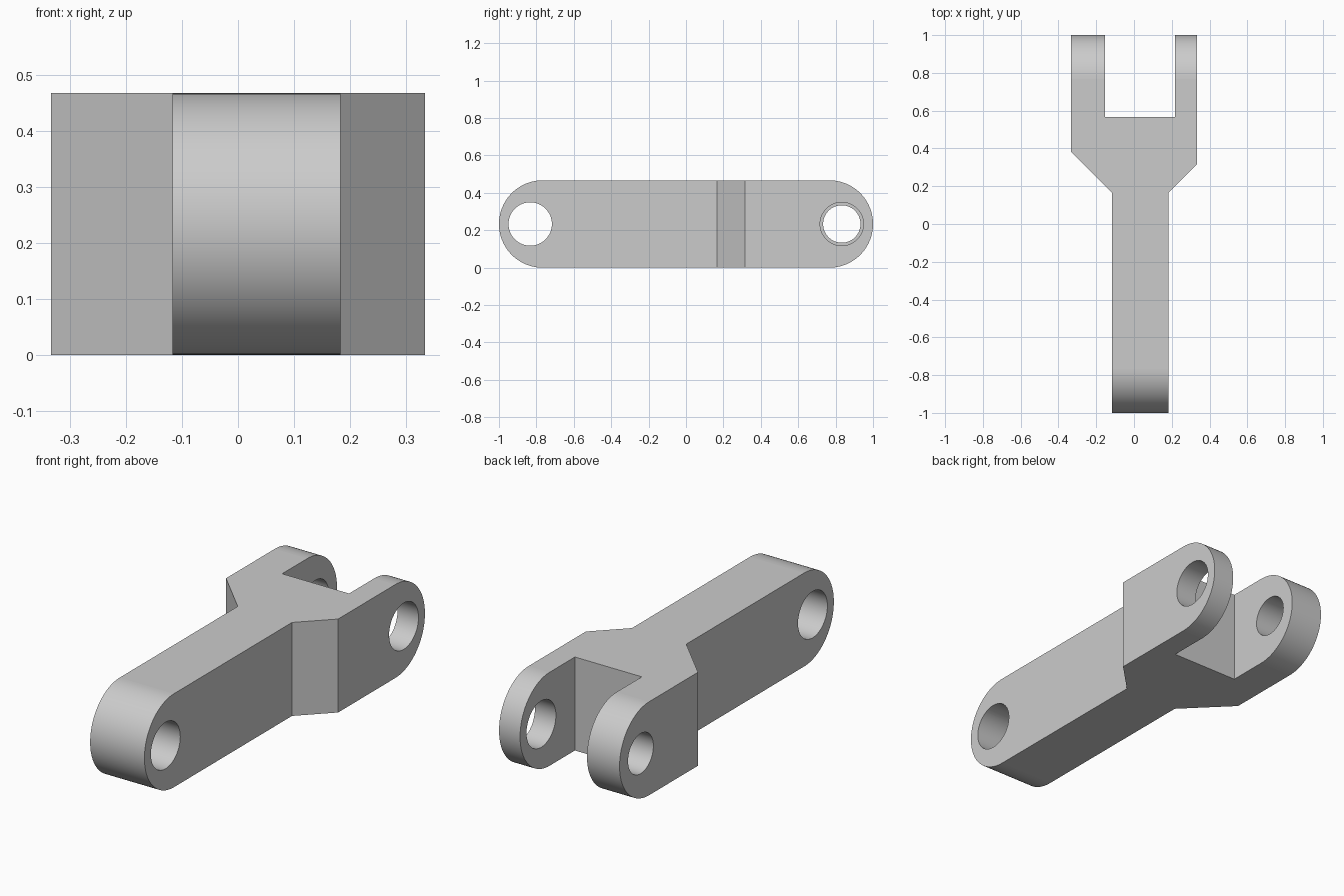
import bpy, bmesh, math
from mathutils import Vector

if "Cube" in bpy.data.objects:
    bpy.data.objects.remove(bpy.data.objects["Cube"], do_unlink=True)

HEIGHT = 0.467
R = HEIGHT / 2
PIN_Y = 0.833

steel = bpy.data.materials.new("plain_grey")
steel.use_nodes = True
GREY = (0.6, 0.6, 0.6, 1)
steel.diffuse_color = GREY
steel.node_tree.nodes["Principled BSDF"].inputs["Base Color"].default_value = GREY


def prism(name, points, offset):
    """Extrude a closed planar outline along a vector."""
    bm = bmesh.new()
    face = bm.faces.new([bm.verts.new(p) for p in points])
    new = bmesh.ops.extrude_face_region(bm, geom=[face])["geom"]
    bmesh.ops.translate(bm, vec=offset, verts=[v for v in new if isinstance(v, bmesh.types.BMVert)])
    bmesh.ops.recalc_face_normals(bm, faces=bm.faces)
    mesh = bpy.data.meshes.new(name)
    bm.to_mesh(mesh)
    bm.free()
    mesh.materials.append(steel)
    obj = bpy.data.objects.new(name, mesh)
    bpy.context.collection.objects.link(obj)
    return obj


def arc(x, y, radius, start, sweep, count):
    """Points on an arc in the side plane."""
    return [(x, y + radius * math.cos(start + sweep * i / count),
             R + radius * math.sin(start + sweep * i / count)) for i in range(count + 1)]


def combine(body, tool, operation):
    """Apply a boolean and discard its cutter."""
    tool.hide_render = True
    mod = body.modifiers.new(operation, "BOOLEAN")
    mod.operation, mod.object, mod.solver = operation, tool, "EXACT"
    bpy.context.view_layer.objects.active = body
    bpy.ops.object.modifier_apply(modifier=mod.name)
    bpy.data.objects.remove(tool, do_unlink=True)


# Offset fork and shank, from the plan outline
plan = [(-0.117, -1.1), (0.183, -1.1), (0.183, 0.165), (0.333, 0.315),
        (0.333, 1.1), (0.217, 1.1), (0.217, 0.567), (-0.153, 0.567),
        (-0.153, 1.1), (-0.333, 1.1), (-0.333, 0.381), (-0.117, 0.165)]
link = prism("clevis_link", [(x, y, -0.1) for x, y in plan], Vector((0, 0, HEIGHT + 0.2)))

# Rounded ends
stadium = (arc(-0.5, 1 - R, R, -math.pi / 2, math.pi, 48)
           + arc(-0.5, R - 1, R, math.pi / 2, math.pi, 48))
combine(link, prism("rounded_ends", stadium, Vector((1, 0, 0))), "INTERSECT")

# Pin holes: shank, wide fork arm, narrow fork arm
for x, width, y, radius in ((-0.25, 0.5, -PIN_Y, 0.116),
                            (-0.5, 0.5, PIN_Y, 0.1),
                            (0.1, 0.4, PIN_Y, 0.116)):
    ring = arc(x, y, radius, 0, math.tau, 64)[:-1]
    combine(link, prism("pin_hole", ring, Vector((width, 0, 0))), "DIFFERENCE")

# Smooth the curved surfaces, keep the planar ones flat
bpy.ops.object.select_all(action="DESELECT")
link.select_set(True)
bpy.context.view_layer.objects.active = link
bpy.ops.object.shade_smooth_by_angle(angle=math.radians(30))
for poly in link.data.polygons:
    if max(abs(c) for c in poly.normal) > 0.99999 or abs(poly.normal.x) > 0.1:
        poly.use_smooth = False
